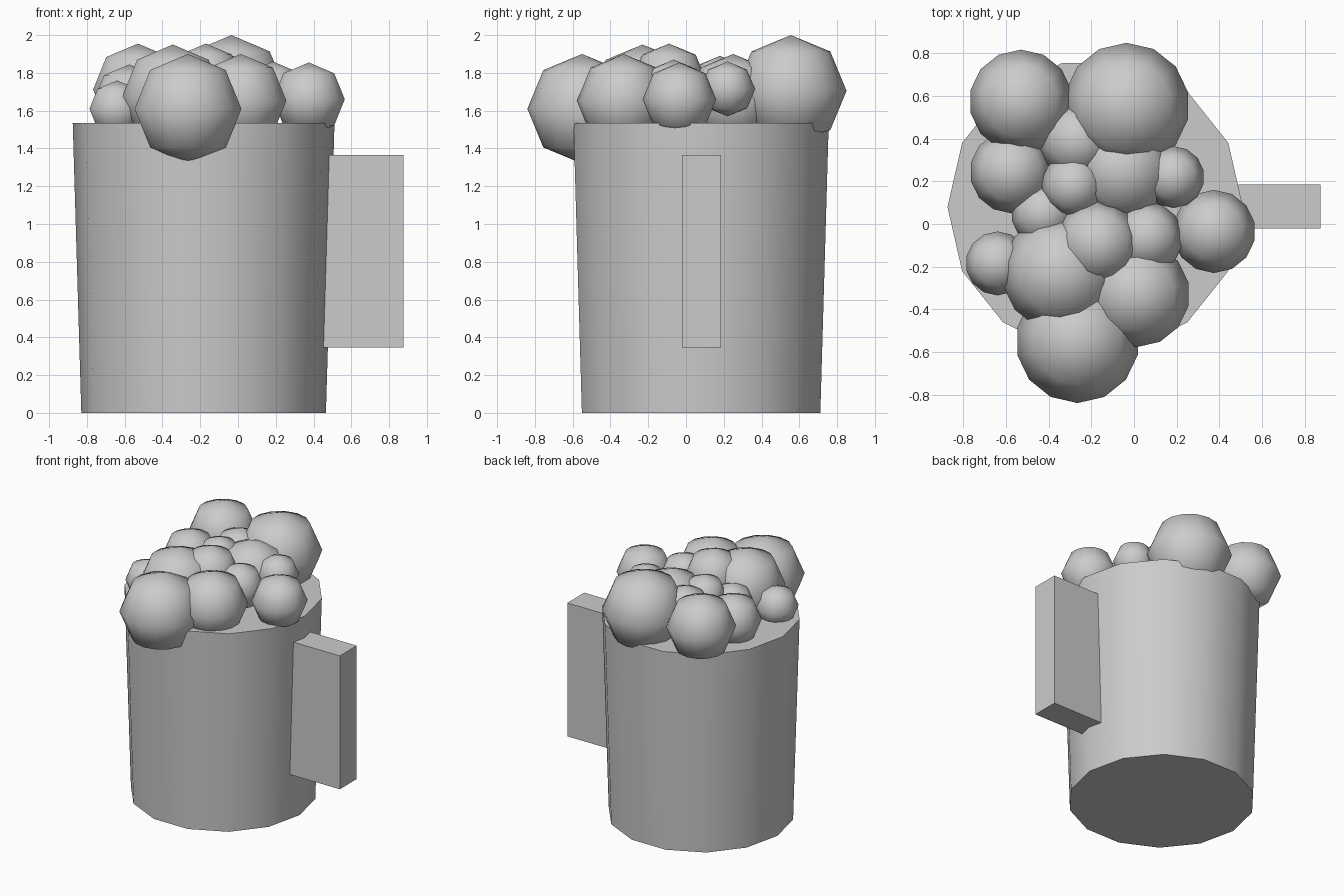
import bpy
import math

if "Cube" in bpy.data.objects:
    bpy.data.objects.remove(bpy.data.objects["Cube"])

SIDES = 14  # every round part shares this side count

grey = bpy.data.materials.new("plain grey")
grey.diffuse_color = (0.6, 0.6, 0.6, 1)
grey.use_nodes = True
grey.node_tree.nodes["Principled BSDF"].inputs["Base Color"].default_value = grey.diffuse_color


def finish(name, smooth_angle=None):
    obj = bpy.context.object
    obj.name = name
    obj.data.materials.append(grey)
    if smooth_angle:
        bpy.ops.object.shade_smooth_by_angle(angle=math.radians(smooth_angle))
    return obj


# Tapered solid mug body, corners on the x axis
bpy.ops.mesh.primitive_cone_add(vertices=SIDES, radius1=0.6475, radius2=0.693,
                                depth=1.535, location=(-0.182, 0.08, 0.7675),
                                rotation=(0, 0, math.pi / 2))
finish("mug_body", 30)

# Block handle
x0, x1, y0, y1, z0, z1 = 0.43, 0.875, -0.02, 0.185, 0.345, 1.365
bpy.ops.mesh.primitive_cube_add(size=1, location=((x0 + x1) / 2, (y0 + y1) / 2, (z0 + z1) / 2))
bpy.context.object.scale = (x1 - x0, y1 - y0, z1 - z0)
bpy.ops.object.transform_apply(location=False, rotation=False, scale=True)
finish("handle")

# Foam bubbles: x, y, z of the top point, radius
bubbles = [
    (-0.265, -0.55, 1.90, 0.29),
    (-0.53, 0.575, 1.955, 0.243),
    (-0.035, 0.555, 2.00, 0.295),
    (-0.575, 0.245, 1.845, 0.195),
    (-0.345, -0.23, 1.95, 0.275),
    (-0.17, -0.09, 1.955, 0.20),
    (0.06, -0.065, 1.87, 0.17),
    (0.015, -0.33, 1.90, 0.247),
    (0.375, -0.035, 1.855, 0.195),
    (0.185, 0.22, 1.86, 0.145),
    (-0.05, 0.25, 1.90, 0.24),
    (-0.265, 0.39, 1.88, 0.18),
    (-0.285, 0.18, 1.89, 0.15),
    (-0.425, 0.045, 1.81, 0.15),
    (-0.64, -0.185, 1.76, 0.15),
]
for i, (x, y, top, r) in enumerate(bubbles):
    bpy.ops.mesh.primitive_uv_sphere_add(segments=SIDES, ring_count=4, radius=r,
                                         location=(x, y, top - r))
    finish(f"foam_bubble_{i + 1}", 60)
